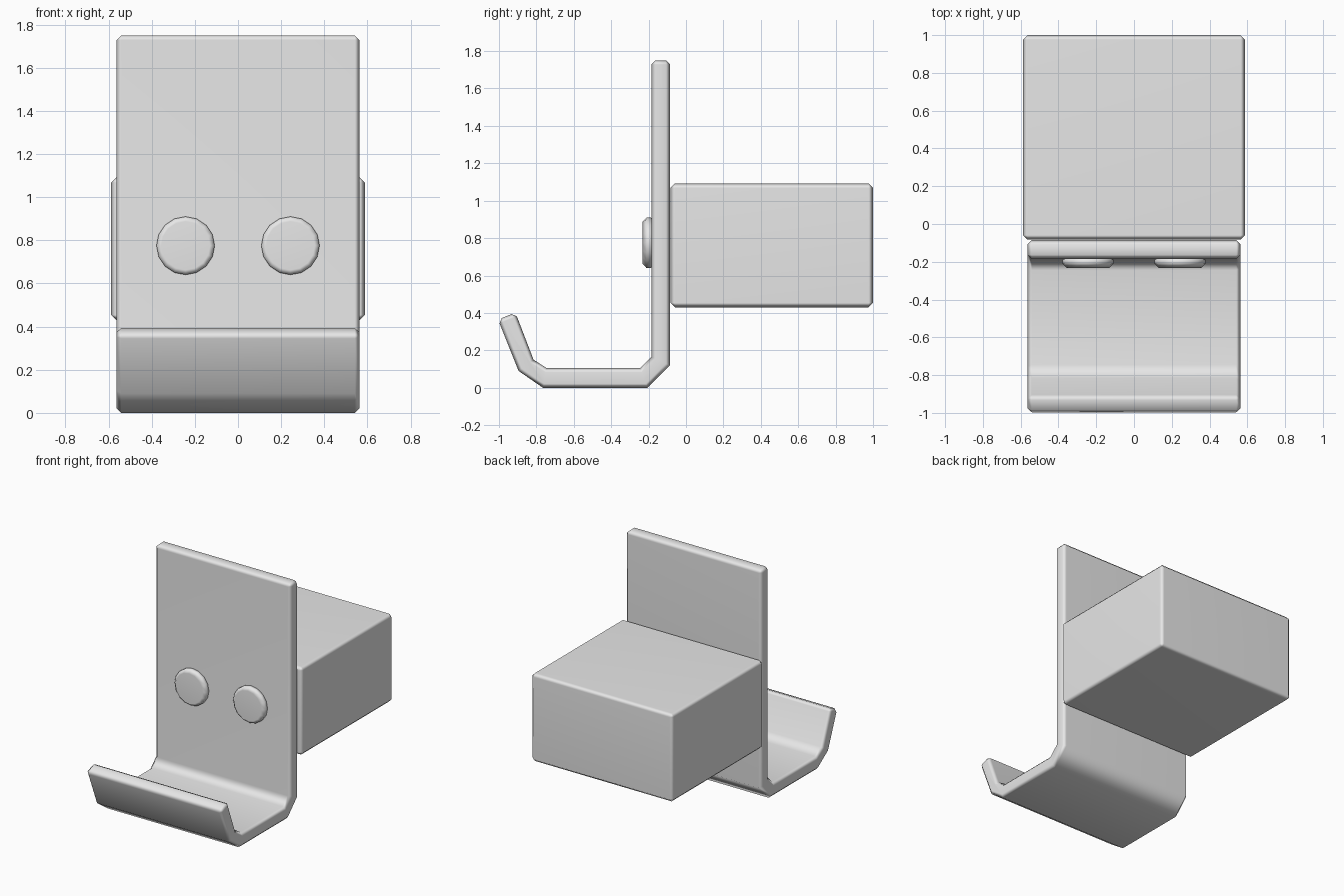
import bpy, bmesh
from math import radians
from mathutils import Matrix, Vector

cube = bpy.data.objects.get("Cube")
if cube:
    bpy.data.objects.remove(cube, do_unlink=True)

# One plain grey for every part
grey = bpy.data.materials.new("plain grey")
grey.use_nodes = True
colour = (0.8, 0.8, 0.8, 1)
grey.diffuse_color = colour
grey.node_tree.nodes["Principled BSDF"].inputs["Base Color"].default_value = colour


def finish(name, bm, bevel):
    """Turn a bmesh into a smooth object with narrow chamfered edges."""
    bmesh.ops.recalc_face_normals(bm, faces=bm.faces)
    for face in bm.faces:
        face.smooth = True
    mesh = bpy.data.meshes.new(name)
    bm.to_mesh(mesh)
    bm.free()
    mesh.materials.append(grey)
    obj = bpy.data.objects.new(name, mesh)
    bpy.context.collection.objects.link(obj)
    mod = obj.modifiers.new("chamfer", 'BEVEL')
    mod.width = bevel
    mod.segments = 1
    mod.limit_method = 'ANGLE'
    mod.angle_limit = radians(60)
    obj.modifiers.new("normals", 'WEIGHTED_NORMAL')
    return obj


# Hook plate: bent side profile (y, z) extruded across the width
half_width = 0.563
profile = [(-0.085, 1.75), (-0.085, 0.12), (-0.205, 0), (-0.765, 0),
           (-0.895, 0.09), (-1.005, 0.365), (-0.912, 0.402),
           (-0.815, 0.15), (-0.745, 0.105), (-0.245, 0.105),
           (-0.185, 0.165), (-0.185, 1.75)]
bm = bmesh.new()
side = bm.faces.new([bm.verts.new((-half_width, y, z)) for y, z in profile])
swept = bmesh.ops.extrude_face_region(bm, geom=[side], use_keep_orig=True)
bmesh.ops.translate(bm, vec=(2 * half_width, 0, 0),
                    verts=[v for v in swept["geom"] if isinstance(v, bmesh.types.BMVert)])
finish("hook_plate", bm, 0.022)

# Mounting block behind the plate
bm = bmesh.new()
bmesh.ops.create_cube(bm, size=1)
bmesh.ops.scale(bm, vec=(1.176, 1.083, 0.662), verts=bm.verts)
bmesh.ops.translate(bm, vec=(0, 0.4585, 0.761), verts=bm.verts)
finish("mounting_block", bm, 0.024)

# Round bolt heads on the front
for name, x in (("right_bolt_head", -0.243), ("left_bolt_head", 0.243)):
    bm = bmesh.new()
    place = Matrix.Translation(Vector((x, -0.2, 0.775))) @ Matrix.Rotation(radians(90), 4, 'X')
    bmesh.ops.create_cone(bm, cap_ends=True, segments=16, radius1=0.135,
                          radius2=0.135, depth=0.066, matrix=place)
    finish(name, bm, 0.022)
